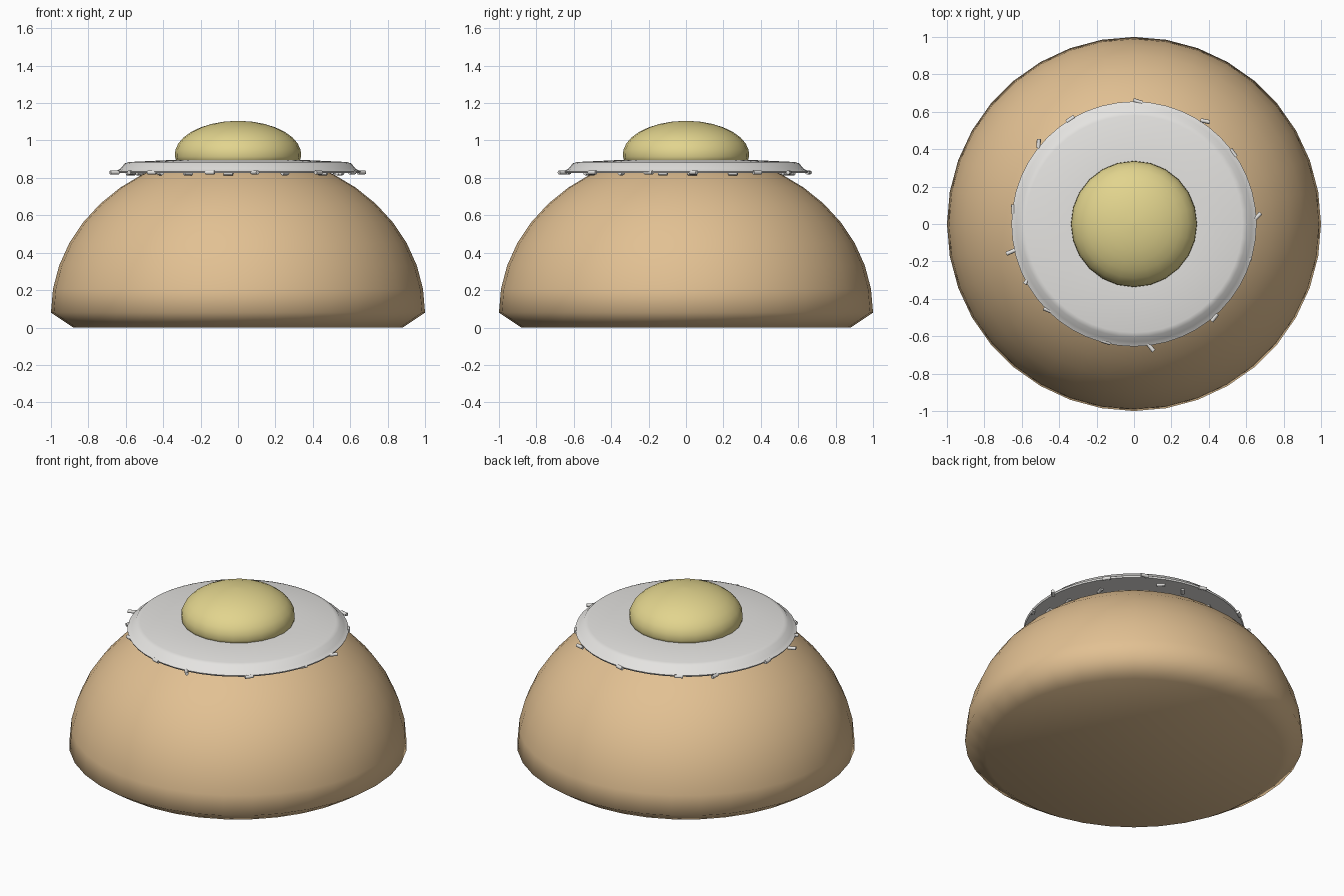
import bpy, bmesh, math, random
from mathutils import Matrix

random.seed(4)
if "Cube" in bpy.data.objects:
    bpy.data.objects.remove(bpy.data.objects["Cube"], do_unlink=True)


def material(name, rgb):
    m = bpy.data.materials.new(name)
    m.use_nodes = True
    m.diffuse_color = (*rgb, 1)
    m.node_tree.nodes["Principled BSDF"].inputs["Base Color"].default_value = (*rgb, 1)
    return m


def finish(name, bm, mat, angle):
    bmesh.ops.recalc_face_normals(bm, faces=bm.faces)
    mesh = bpy.data.meshes.new(name)
    bm.to_mesh(mesh)
    bm.free()
    mesh.materials.append(mat)
    for p in mesh.polygons:
        p.use_smooth = True
    mesh.set_sharp_from_angle(angle=math.radians(angle))
    ob = bpy.data.objects.new(name, mesh)
    bpy.context.collection.objects.link(ob)
    return ob


def lathe(name, profile, sides, mat, angle=180):
    """Revolve (radius, height) points about z and cap both ends."""
    bm = bmesh.new()
    rings = []
    for r, z in profile:
        rings.append([bm.verts.new((r * math.cos(a), r * math.sin(a), z))
                      for a in (math.tau * i / sides for i in range(sides))])
    for low, high in zip(rings, rings[1:]):
        for i in range(sides):
            j = (i + 1) % sides
            bm.faces.new((low[i], low[j], high[j], high[i]))
    bm.faces.new(rings[0][::-1])
    bm.faces.new(rings[-1])
    return finish(name, bm, mat, angle)


def arc(radius, base, height, start, end, steps):
    angles = [math.radians(start + (end - start) * i / steps) for i in range(steps + 1)]
    return [(radius * math.cos(a), base + height * math.sin(a)) for a in angles]


bun_tan = material("bun tan", (0.76, 0.53, 0.29))
white = material("egg white", (0.78, 0.77, 0.75))
yellow = material("yolk yellow", (0.76, 0.66, 0.27))

# Domed bun with a chamfered foot
lathe("bun", [(0.88, 0.0)] + arc(1.0, 0.08, 0.86, 0, 68, 8), 36, bun_tan)

# Thin egg white with a sloping rim
lathe("egg_white", [(0.65, 0.825), (0.655, 0.835), (0.63, 0.848), (0.605, 0.878),
                    (0.58, 0.885), (0.33, 0.897)], 48, white, 60)

# Rounded yolk
lathe("yolk", arc(0.338, 0.925, 0.18, -15, 88, 9), 24, yellow)


# Small grains lying around and beneath the rim
def grain(bm, x, y, z, turn, length=0.05):
    place = (Matrix.Translation((x, y, z)) @ Matrix.Rotation(turn, 4, "Z")
             @ Matrix.Rotation(math.pi / 2, 4, "Y"))
    bmesh.ops.create_cone(bm, cap_ends=True, segments=8, radius1=0.011,
                          radius2=0.011, depth=length, matrix=place)


rim_spots = [(0.02, 0.655, -0.3), (0.38, 0.55, -0.2), (0.53, 0.38, 2.2), (0.66, 0.04, 0.8),
             (0.61, -0.2, 1.0), (0.43, -0.5, 0.9), (0.09, -0.66, -0.9), (-0.15, -0.63, -0.3),
             (-0.46, -0.46, -0.4), (-0.57, -0.3, 1.0), (-0.66, -0.15, 0.4),
             (-0.645, 0.08, 1.6), (-0.51, 0.43, 1.5), (-0.34, 0.56, 0.6)]
bm = bmesh.new()
for x, y, turn in rim_spots:
    grain(bm, x, y, 0.829, turn)
for i in range(14):
    a = math.tau * (i + random.random() * 0.6) / 14
    r = random.uniform(0.53, 0.6)
    grain(bm, r * math.cos(a), r * math.sin(a), 0.825, random.uniform(0, math.pi))
finish("rim_grains", bm, white, 50)
